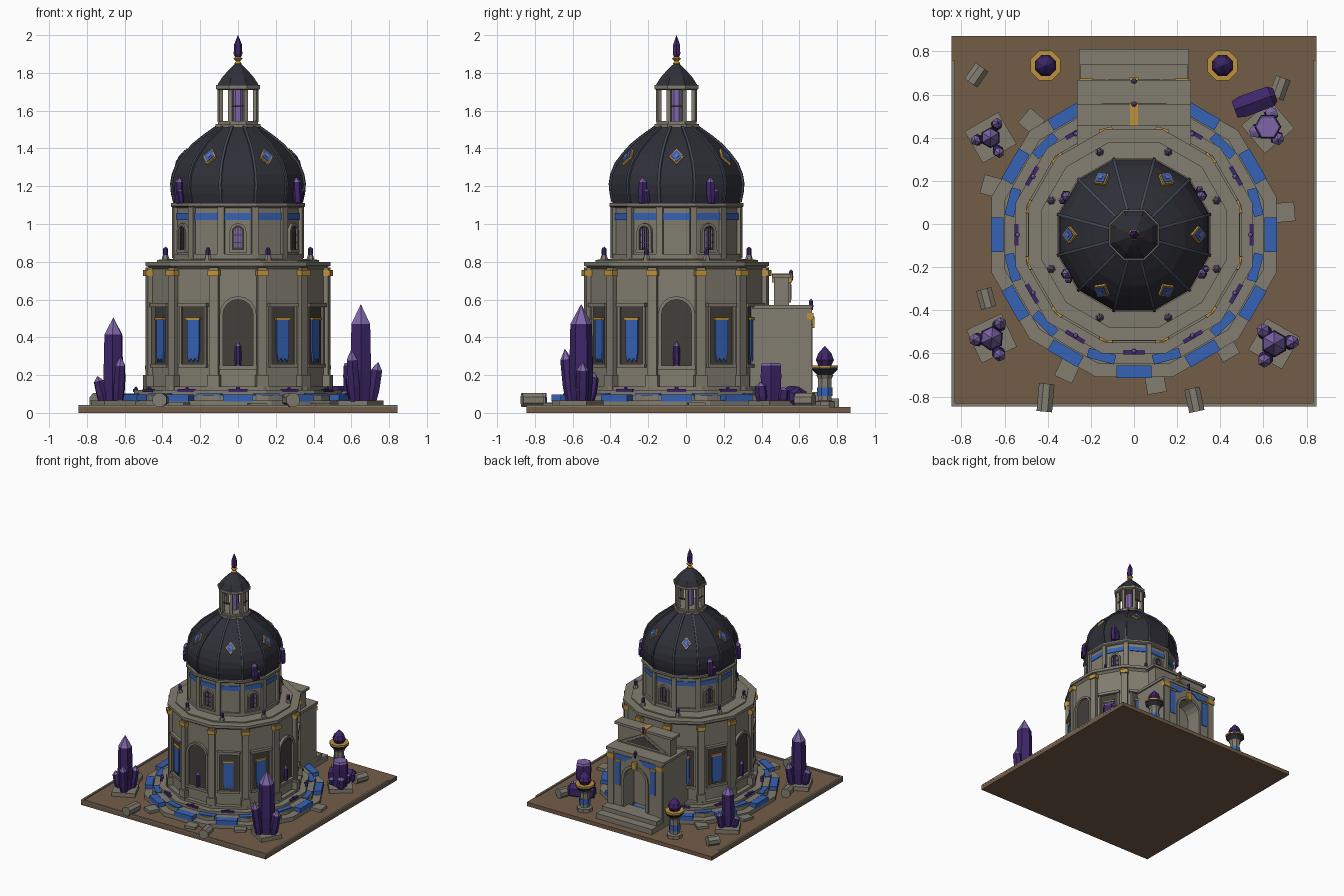
import bpy, bmesh, math, random
from mathutils import Matrix, Vector

if "Cube" in bpy.data.objects:
    bpy.data.objects.remove(bpy.data.objects["Cube"])

random.seed(4)
CY = -0.05  # centre of the rotunda along y
R = math.radians


def material(name, *srgb):
    m = bpy.data.materials.new(name)
    lin = [(c / 255 / 12.92) if c < 10 else ((c / 255 + 0.055) / 1.055) ** 2.4 for c in srgb]
    m.diffuse_color = (*lin, 1)
    m.use_nodes = True
    m.node_tree.nodes["Principled BSDF"].inputs["Base Color"].default_value = m.diffuse_color
    return m


STONE = material("stone", 130, 125, 112)
EARTH = material("earth", 116, 93, 72)
SLATE = material("slate", 47, 47, 56)
RIB = material("rib_grey", 66, 73, 86)
BLUE = material("blue", 54, 98, 182)
GOLD = material("gold", 190, 146, 60)
PURPLE = material("dark_crystal", 62, 38, 104)
LILAC = material("light_crystal", 126, 102, 168)
DARK = material("dark_recess", 68, 62, 58)


def finish(name, bm, mats, M):
    bmesh.ops.recalc_face_normals(bm, faces=bm.faces)
    me = bpy.data.meshes.new(name)
    bm.to_mesh(me)
    bm.free()
    for m in mats:
        me.materials.append(m)
    ob = bpy.data.objects.new(name, me)
    ob.matrix_world = M
    bpy.context.collection.objects.link(ob)
    return ob


def at(x, y, z=0, turn=0, tilt=0, lean=0):
    return (Matrix.Translation((x, y, z)) @ Matrix.Rotation(R(turn), 4, 'Z')
            @ Matrix.Rotation(R(tilt), 4, 'X') @ Matrix.Rotation(R(lean), 4, 'Y'))


def polar(deg):
    """Frame round the rotunda axis: its -y side points outward at this angle."""
    return at(0, CY, 0, deg)


def lathe(name, profile, n, mat, M=polar(0), tip=None):
    """Regular n-gon rings (radius to flat, height); faces of the last ring may use tip."""
    bm = bmesh.new()
    rings = []
    for r, z in profile:
        r = max(r, 0.0005) / math.cos(math.pi / n)
        rings.append([bm.verts.new((r * math.sin(math.tau * (i + .5) / n),
                                    -r * math.cos(math.tau * (i + .5) / n), z)) for i in range(n)])
    for k, (a, b) in enumerate(zip(rings, rings[1:])):
        for i in range(n):
            f = bm.faces.new((a[i], a[i - 1], b[i - 1], b[i]))
            f.material_index = int(tip is not None and k == len(rings) - 2)
    bm.faces.new(rings[0])
    bm.faces.new(rings[-1]).material_index = int(tip is not None)
    return finish(name, bm, [mat] + ([tip] if tip else []), M)


def prism(name, outline, y0, y1, mat, M=Matrix()):
    """Extrude an (x, z) outline from y0 to y1."""
    bm = bmesh.new()
    f = bm.faces.new([bm.verts.new((x, y0, z)) for x, z in outline])
    g = bmesh.ops.extrude_face_region(bm, geom=[f])
    for v in g['geom']:
        if isinstance(v, bmesh.types.BMVert):
            v.co.y = y1
    return finish(name, bm, [mat], M)


def rect(x0, x1, z0, z1):
    return [(x0, z0), (x1, z0), (x1, z1), (x0, z1)]


def box(name, w, y0, y1, z0, z1, mat, M=Matrix(), x=0):
    return prism(name, rect(x - w / 2, x + w / 2, z0, z1), y0, y1, mat, M)


def arch(w, z0, z1, n=8):
    r = w / 2
    return ([(-r, z0)] + [(-r * math.cos(math.pi * i / n), z1 - r + r * math.sin(math.pi * i / n))
                          for i in range(n + 1)] + [(r, z0)])


def arch_frame(name, w, z0, z1, t, y0, y1, mat, M):
    prism(name, arch(w + 2 * t, z0, z1 + t) + arch(w, z0, z1)[::-1], y0, y1, mat, M)


def crystal(name, r, h, M, n=6, tip=LILAC, body=PURPLE):
    lathe(name, [(r * .8, 0), (r, h * .3), (r * .9, h * .8), (0, h)], n, body, M, tip)


# ground slab with low kerbs
prism("ground", rect(-.845, .845, 0, .032), -.845, .872, EARTH)
for s in (-1, 1):
    box("side_kerb", .015, -.845, .76, .03, .042, STONE, x=s * .838)
box("front_kerb", 1.69, -.845, -.83, .03, .042, STONE)

# stepped base, lower drum, ledge and upper drum
lathe("rotunda_walls", [(.66, .03), (.66, .065), (.60, .065), (.60, .095), (.55, .095), (.55, .12),
      (.50, .12), (.50, .14), (.465, .14), (.465, .762), (.478, .775), (.49, .778), (.49, .80),
      (.43, .80), (.43, .81), (.345, .815), (.345, .84), (.33, .84), (.33, 1.085), (.35, 1.09),
      (.355, 1.095), (.355, 1.11), (.33, 1.11)], 12, STONE)

# dome and its ribs
DOME = [(.335, 1.11), (.346, 1.16), (.35, 1.21), (.342, 1.26), (.318, 1.32), (.28, 1.37),
        (.235, 1.42), (.18, 1.465), (.11, 1.515)]
lathe("dome", DOME, 12, SLATE)
c15 = math.cos(R(15))
rib = [(r / c15 + .008, z + .004) for r, z in DOME] + [(r / c15 - .02, z) for r, z in DOME[::-1]]

for i in range(12):
    face, corner = polar(30 * i), polar(30 * i + 15)
    prism("dome_rib", rib, -.007, .007, RIB, corner @ Matrix.Rotation(R(-90), 4, 'Z'))
    # inlaid blocks on the steps
    box("outer_step_inlay", .16, -.663, -.605, .06, .098, BLUE, face)
    box("inner_step_inlay", .13, -.605, -.56, .07, .102, BLUE, corner)
    box("step_gem", .1, -.555, -.535, .11, .126, PURPLE, face)
    crystal("step_gem_point", .01, .03, face @ at(0, -.54, .11))
    # lower pilasters
    box("pilaster", .05, -.5, -.45, .13, .77, STONE, corner)
    box("pilaster_base", .066, -.512, -.45, .12, .2, STONE, corner)
    box("pilaster_capital", .062, -.512, -.45, .725, .757, GOLD, corner)
    # upper pilasters and frieze
    box("upper_pilaster", .036, -.356, -.32, .82, 1.09, STONE, corner)
    box("frieze", .15, -.336, -.32, 1.02, 1.057, BLUE, face)
    if i % 2 == 0:  # upper barred window
        arch_frame("upper_window_frame", .06, .865, .99, .014, -.347, -.325, STONE, face)
        prism("upper_window", arch(.06, .865, .99), -.336, -.325, DARK, face)
        box("upper_sill", .095, -.35, -.325, .85, .866, STONE, face)
        prism("upper_window_glow", arch(.042, .875, .98), -.339, -.33, LILAC, face)
        for x in (-.012, 0, .012):
            box("window_bar", .004, -.343, -.33, .866, .985, DARK, face, x)
        for z in (.9, .94):
            box("window_crossbar", .055, -.343, -.33, z, z + .004, DARK, face)
    else:  # diamond ornament on the dome
        T = face @ at(0, -.294, 1.352, 0, -37)
        for nm, k, y, m in (("diamond_frame", 1, -.012, GOLD), ("diamond", .76, -.016, BLUE),
                            ("diamond_heart", .3, -.019, LILAC)):
            prism(nm, [(-.04 * k, 0), (0, -.052 * k), (.04 * k, 0), (0, .052 * k)], y, .02, m, T)
    if i in (2, 4, 8, 10):  # crystals growing at the foot of the dome
        crystal("dome_crystal", .022, .14, face @ at(0, -.366, 1.11, 0, -4))
        crystal("dome_crystal_small", .014, .08, face @ at(.03, -.362, 1.11, 0, 8))
    # lower bays: niche on the axes, bannered window elsewhere
    if i in (0, 3, 9):
        arch_frame("niche_frame", .16, .25, .6, .018, -.486, -.46, STONE, face)
        prism("niche", arch(.16, .25, .6), -.469, -.45, DARK, face)
        box("niche_sill", .2, -.492, -.46, .23, .252, STONE, face)
        crystal("niche_crystal", .016, .13, face @ at(0, -.472, .25))
    elif i != 6:
        box("tall_window", .14, -.469, -.45, .26, .56, DARK, face)
        box("window_lintel", .175, -.49, -.46, .56, .582, STONE, face)
        box("window_sill", .17, -.486, -.46, .24, .26, STONE, face)
        for s in (-1, 1):
            box("window_jamb", .014, -.48, -.46, .26, .56, STONE, face, s * .076)
        prism("banner", [(-.037, .5), (-.037, .32), (-.028, .27), (-.012, .29), (0, .27),
                         (.012, .29), (.028, .27), (.037, .32), (.037, .5)], -.478, -.466, BLUE, face)
        box("banner_rod", .09, -.484, -.466, .492, .505, GOLD, face)

# small crystals on the ledge
for i in range(8):
    M = polar(45 * i + 22.5) @ at(0, -.415, .805)
    lathe("ledge_pedestal", [(.017, 0), (.017, .012), (.012, .03)], 6, STONE, M)
    crystal("ledge_crystal", .012, .05, M @ at(0, 0, .025))

# lantern on top
lathe("lantern_base", [(.118, 1.51), (.118, 1.53), (.105, 1.53), (.105, 1.545)], 8, STONE)
lathe("lantern_core", [(.03, 1.54), (.03, 1.71)], 8, LILAC)
for i in range(8):
    box("lantern_post", .024, -.112, -.09, 1.54, 1.715, STONE, polar(45 * i + 22.5))
    if i % 2 == 0:
        box("lantern_rail", .08, -.1, -.094, 1.62, 1.627, DARK, polar(45 * i))
lathe("lantern_cornice", [(.105, 1.71), (.117, 1.715), (.117, 1.735), (.1, 1.735)], 8, STONE)
lathe("lantern_roof", [(.11, 1.735), (.085, 1.775), (.05, 1.815), (.018, 1.845)], 8, SLATE)
lathe("finial", [(.014, 1.84), (.02, 1.85), (.01, 1.862), (.024, 1.875), (.014, 1.885)], 8, GOLD)
lathe("finial_crystal", [(.012, 1.88), (.02, 1.9), (.018, 1.95), (0, 2.0)], 6, PURPLE, tip=PURPLE)

# rear portal
prism("portal_body", rect(-.255, .255, .03, .57), .33, .53, STONE)
prism("portal_front", [(-.255, .03), (-.255, .57), (.255, .57), (.255, .03), (.105, .03)]
      + arch(.21, .1, .46)[::-1] + [(-.105, .03)], .53, .66, STONE)
back = at(0, 0, 0, 180)
arch_frame("portal_arch", .2, .12, .455, .022, -.67, -.64, STONE, back)
box("portal_cornice", .53, -.668, -.35, .55, .572, STONE, back)
box("portal_keystone", .04, -.68, -.64, .45, .51, GOLD, back)
crystal("portal_crystal", .012, .06, at(0, .662, .545))
for s in (-1, 1):
    box("portal_pilaster", .055, -.668, -.64, .11, .55, STONE, back, s * .222)
    box("portal_capital", .066, -.675, -.64, .495, .53, GOLD, back, s * .222)
    box("portal_banner", .05, -.666, -.65, .28, .48, BLUE, back, s * .16)
    box("portal_banner_rod", .06, -.67, -.65, .478, .49, GOLD, back, s * .16)
    prism("portal_spandrel", [(s * .03, .535), (s * .18, .535), (s * .18, .5), (s * .09, .49)],
          -.665, -.65, BLUE, back)
box("portal_attic", .48, -.545, -.465, .57, .715, STONE, back)
box("attic_cap", .53, -.557, -.455, .715, .735, STONE, back)
prism("pediment", [(-.22, .585), (.22, .585), (0, .7)], -.556, -.54, STONE, back)
prism("pediment_field", [(-.15, .6), (.15, .6), (0, .68)], -.559, -.55, DARK, back)
box("attic_gold", .036, -.562, -.455, .69, .739, GOLD, back)
crystal("attic_crystal", .012, .06, at(0, .556, .7))
box("portal_stair_low", .51, -.81, -.64, .03, .075, STONE, back)
box("portal_stair_high", .5, -.74, -.6, .03, .11, STONE, back)

# braziers either side of the portal
for s in (-1, 1):
    M = at(s * .41, .735, .03)
    lathe("brazier_post", [(.055, 0), (.055, .03), (.036, .035), (.036, .15), (.045, .17)], 8, STONE, M)
    lathe("brazier_band", [(.041, .06), (.041, .105)], 8, BLUE, M)
    lathe("brazier_bowl", [(.035, .165), (.068, .2), (.068, .218)], 8, SLATE, M)
    lathe("brazier_rim", [(.07, .21), (.07, .222), (.05, .222)], 8, GOLD, M)
    lathe("brazier_crystal", [(.032, .215), (.048, .25), (.035, .285), (0, .325)], 8, PURPLE, M)

# crystal clusters: x, y, height, radius, turn of the slab
for x, y, h, r, a in ((-.66, -.53, .45, .05, 25), (.65, -.555, .52, .055, -30),
                      (-.665, .40, .34, .042, 30), (.62, .45, .2, .052, 40)):
    prism("cluster_slab", rect(-.09, .09, .03, .065), -.085, .085, STONE, at(x, y, 0, a))
    if x > 0 and y > 0:
        lathe("broken_stump", [(r, .06), (r * 1.05, .2), (r, .25), (r * .9, .265)], 6, PURPLE,
              at(x, y), LILAC)
    else:
        crystal("tall_crystal", r, h, at(x, y, .055, a))
    for k, (d, f, t) in enumerate(((.06, .55, 8), (.055, .42, 10), (.05, .32, 14))):
        crystal("side_crystal", r * .55, h * f, at(x, y, .055, a + 125 * k) @ at(0, -d, 0, 0, t))
lathe("fallen_crystal", [(.04, -.1), (.05, -.06), (.048, .08), (.03, .1)], 6, PURPLE,
      at(.56, .565, .085, 20, 0, 90))

# fallen column drums: x, y, turn, length
for x, y, a, l in ((-.41, -.805, -5, .13), (.28, -.815, 12, .11), (-.73, .69, -35, .09),
                   (.675, .63, -20, .1), (-.685, -.345, 15, .09)):
    lathe("fallen_drum", [(.036, -l / 2), (.036, l / 2)], 8, STONE, at(x, y, .068, a, 90))

# scattered flat stones: x, y, turn
for x, y, a in ((-.66, .175, -15), (-.475, .475, 50), (-.31, -.68, -25), (.1, -.74, 10),
                (.43, -.58, 30), (.7, .055, 5)):
    h = .05 + random.random() * .015
    prism("loose_stone", rect(-.045, .045, .03, h), -.045, .045, STONE, at(x, y, 0, a))
